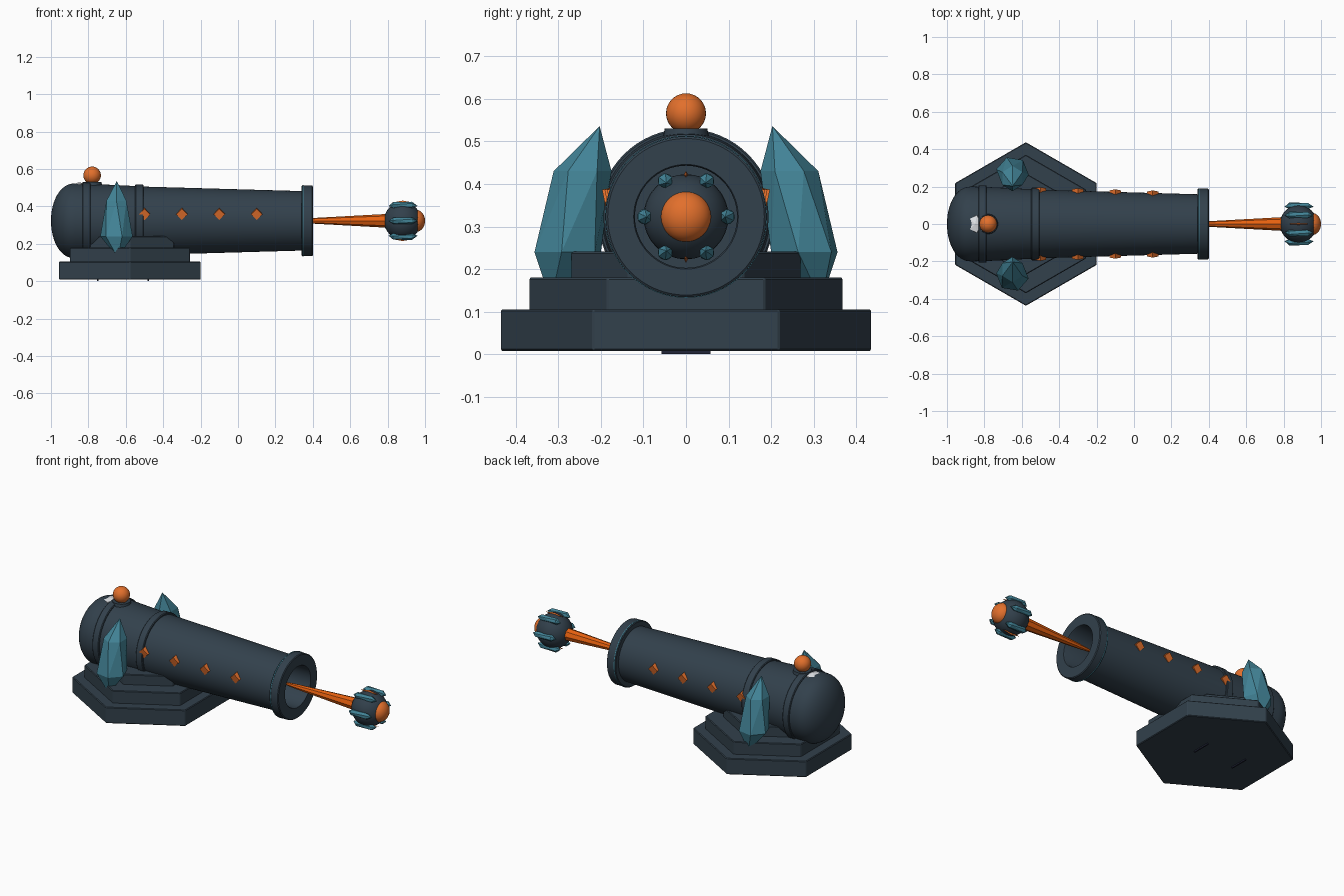
import bpy, bmesh, math
from mathutils import Matrix, Vector

if "Cube" in bpy.data.objects:
    bpy.data.objects.remove(bpy.data.objects["Cube"])

AXIS_Z = 0.323   # height of the barrel axis
BASE_X = -0.578  # centre of the stepped base
BALL_X = 0.88


def material(name, rgb):
    m = bpy.data.materials.new(name)
    m.diffuse_color = (*rgb, 1)
    m.use_nodes = True
    m.node_tree.nodes["Principled BSDF"].inputs["Base Color"].default_value = m.diffuse_color
    return m


SLATE = material("slate", (0.032, 0.052, 0.072))
NAVY = material("dark_navy", (0.015, 0.018, 0.04))
TEAL = material("teal_crystal", (0.055, 0.23, 0.31))
ORANGE = material("orange", (0.76, 0.16, 0.025))
FLAME = material("deep_orange", (0.80, 0.12, 0.005))
PALE = material("pale_grey", (0.75, 0.77, 0.80))


def finish(name, bm, mat, smooth=False):
    bmesh.ops.remove_doubles(bm, verts=bm.verts, dist=1e-5)
    bmesh.ops.recalc_face_normals(bm, faces=bm.faces)
    me = bpy.data.meshes.new(name)
    bm.to_mesh(me)
    bm.free()
    me.materials.append(mat)
    ob = bpy.data.objects.new(name, me)
    bpy.context.collection.objects.link(ob)
    if smooth:
        bpy.ops.object.select_all(action='DESELECT')
        ob.select_set(True)
        bpy.context.view_layer.objects.active = ob
        bpy.ops.object.shade_smooth_by_angle(angle=math.radians(32))
    return ob


def lathe(name, profile, mat, steps=64, smooth=True, closed=False):
    """Spin (x, radius) points about the barrel axis."""
    bm = bmesh.new()
    vs = [bm.verts.new((x, 0, AXIS_Z + r)) for x, r in profile]
    n = len(vs)
    es = [bm.edges.new((vs[i], vs[(i + 1) % n])) for i in range(n if closed else n - 1)]
    bmesh.ops.spin(bm, geom=vs + es, cent=(0, 0, AXIS_Z), axis=(1, 0, 0),
                   angle=math.tau, steps=steps)
    return finish(name, bm, mat, smooth)


def sphere(name, centre, scale, mat, u=32, v=16):
    bm = bmesh.new()
    mtx = Matrix.Translation(centre) @ Matrix.Diagonal((*scale, 1))
    bmesh.ops.create_uvsphere(bm, u_segments=u, v_segments=v, radius=1, matrix=mtx)
    return finish(name, bm, mat, True)


def box(name, mtx, mat):
    bm = bmesh.new()
    bmesh.ops.create_cube(bm, size=1, matrix=mtx)
    return finish(name, bm, mat)


def gem(name, tip, rings, tail, mat, mtx=Matrix.Identity(4), sides=6):
    """Faceted crystal: rings are (centre, rx, ry, twist)."""
    bm = bmesh.new()
    loops = []
    for c, rx, ry, tw in rings:
        loops.append([bm.verts.new(Vector(c) + Vector((
            rx * math.cos(tw + math.tau * i / sides),
            ry * math.sin(tw + math.tau * i / sides), 0))) for i in range(sides)])
    a, b = bm.verts.new(tip), bm.verts.new(tail)
    for i in range(sides):
        j = (i + 1) % sides
        bm.faces.new((a, loops[0][i], loops[0][j]))
        bm.faces.new((b, loops[-1][j], loops[-1][i]))
        for lo, hi in zip(loops[1:], loops):
            bm.faces.new((lo[i], lo[j], hi[j]))
            bm.faces.new((lo[i], hi[j], hi[i]))
    bm.transform(mtx)
    return finish(name, bm, mat)


# Stepped hexagonal base
for name, r, z0, z1 in (("base_lower", 0.437, 0.008, 0.105),
                        ("base_middle", 0.37, 0.10, 0.18),
                        ("base_upper", 0.271, 0.175, 0.241)):
    bm = bmesh.new()
    bmesh.ops.create_cone(bm, cap_ends=True, segments=6, radius1=r, radius2=r, depth=z1 - z0)
    ang = 0 if abs(max(v.co.y for v in bm.verts) - r) < 1e-4 else math.pi / 6
    bm.transform(Matrix.Translation((BASE_X, 0, (z0 + z1) / 2)) @ Matrix.Rotation(ang, 4, 'Z'))
    ob = finish(name, bm, SLATE)
    bev = ob.modifiers.new("edge", 'BEVEL')
    bev.width, bev.segments = 0.004, 1

# Thin strips under the base
for x in (-0.75, -0.48):
    box("under_strip", Matrix.Translation((x, 0, 0.005)) @ Matrix.Diagonal((0.008, 0.114, 0.01, 1)), NAVY)

# Barrel: rounded breech, two bands, taper, muzzle lip and hollow bore
dome = [(-0.87 - 0.13 * math.cos(t) ** 0.9, 0.2 * math.sin(t))
        for t in (math.pi / 2 * i / 12 for i in range(12))]
lathe("barrel", dome + [
    (-0.87, 0.2), (-0.79, 0.198), (-0.55, 0.186), (-0.505, 0.183), (0.34, 0.159),
    (0.34, 0.185), (0.344, 0.189), (0.396, 0.189), (0.40, 0.184),
    (0.40, 0.123), (0.394, 0.12), (0.05, 0.12), (0.05, 0)], SLATE)
for name, x0, x1, r in (("breech_band", -0.832, -0.788, 0.207),
                        ("middle_band", -0.55, -0.505, 0.194)):
    lathe(name, [(x0, 0.17), (x0, r - 0.004), (x0 + 0.004, r), (x1 - 0.004, r),
                 (x1, r - 0.004), (x1, 0.17)], SLATE, closed=True)
lathe("muzzle_trim", [(0.346, 0.18), (0.346, 0.1905), (0.351, 0.1905), (0.351, 0.18)],
      TEAL, closed=True)

# Sight ball, its collar and the pale vent chip
bm = bmesh.new()
bmesh.ops.create_cone(bm, cap_ends=True, segments=32, radius1=0.056, radius2=0.05, depth=0.03,
                      matrix=Matrix.Translation((-0.78, 0, 0.515)))
finish("sight_collar", bm, SLATE, True)
sphere("sight_ball", (-0.78, 0, 0.566), (0.047,) * 3, ORANGE)
bm = bmesh.new()
bmesh.ops.create_icosphere(bm, subdivisions=1, radius=1, matrix=Matrix.Translation((-0.85, 0, 0.513))
                           @ Matrix.Diagonal((0.038, 0.054, 0.016, 1)))
finish("vent_chip", bm, PALE)

for s in (-1, 1):
    # Leaning crystals beside the barrel
    gem("side_crystal", (-0.648, s * 0.203, 0.536),
        [((-0.65, s * 0.243, 0.43), 0.062, 0.068, s * math.pi / 2),
         ((-0.65, s * 0.278, 0.24), 0.088, 0.083, s * math.pi / 2 + 0.35)],
        (-0.642, s * 0.318, 0.125), TEAL)
    # Diamond studs along the taper
    for x in (-0.5, -0.3, -0.1, 0.1):
        y = math.sqrt((0.183 - 0.0284 * (x + 0.505)) ** 2 - 0.035 ** 2)
        box("diamond_stud", Matrix.Translation((x, s * (y - 0.003), 0.36))
            @ Matrix.Rotation(-s * 0.2, 4, 'X') @ Matrix.Rotation(math.pi / 4, 4, 'Y')
            @ Matrix.Diagonal((0.043, 0.03, 0.043, 1)), ORANGE)

# Tapered trail leading out of the bore to the shot
lathe("flame_trail", [(0.22, 0), (0.40, 0.015), (0.80, 0.037), (0.80, 0)], FLAME, 8, False)

# Flying shot with glowing nose and ribs
sphere("shot_ball", (BALL_X, 0, AXIS_Z), (0.1, 0.1, 0.1), SLATE)
sphere("shot_nose", (0.95, 0, AXIS_Z), (0.05, 0.06, 0.06), ORANGE)
for i in range(6):
    m = (Matrix.Translation((BALL_X, 0, AXIS_Z)) @ Matrix.Rotation(math.tau * i / 6, 4, 'X')
         @ Matrix.Translation((0, 0.097, 0)) @ Matrix.Rotation(math.pi / 2, 4, 'Y'))
    gem("shot_crystal", (0, -0.005, 0.08),
        [((0, 0, 0.05), 0.018, 0.018, 0), ((0, 0, -0.05), 0.018, 0.018, 0.4)],
        (0, -0.005, -0.075), TEAL, m)
for s in (-1, 1):
    m = Matrix.Translation((BALL_X, 0, AXIS_Z + s * 0.097)) @ Matrix.Rotation(math.pi / 2, 4, 'Y')
    gem("shot_ember", (0, 0, 0.06), [((0, 0, 0), 0.011, 0.006, 0)], (0, 0, -0.06), ORANGE, m, 4)
